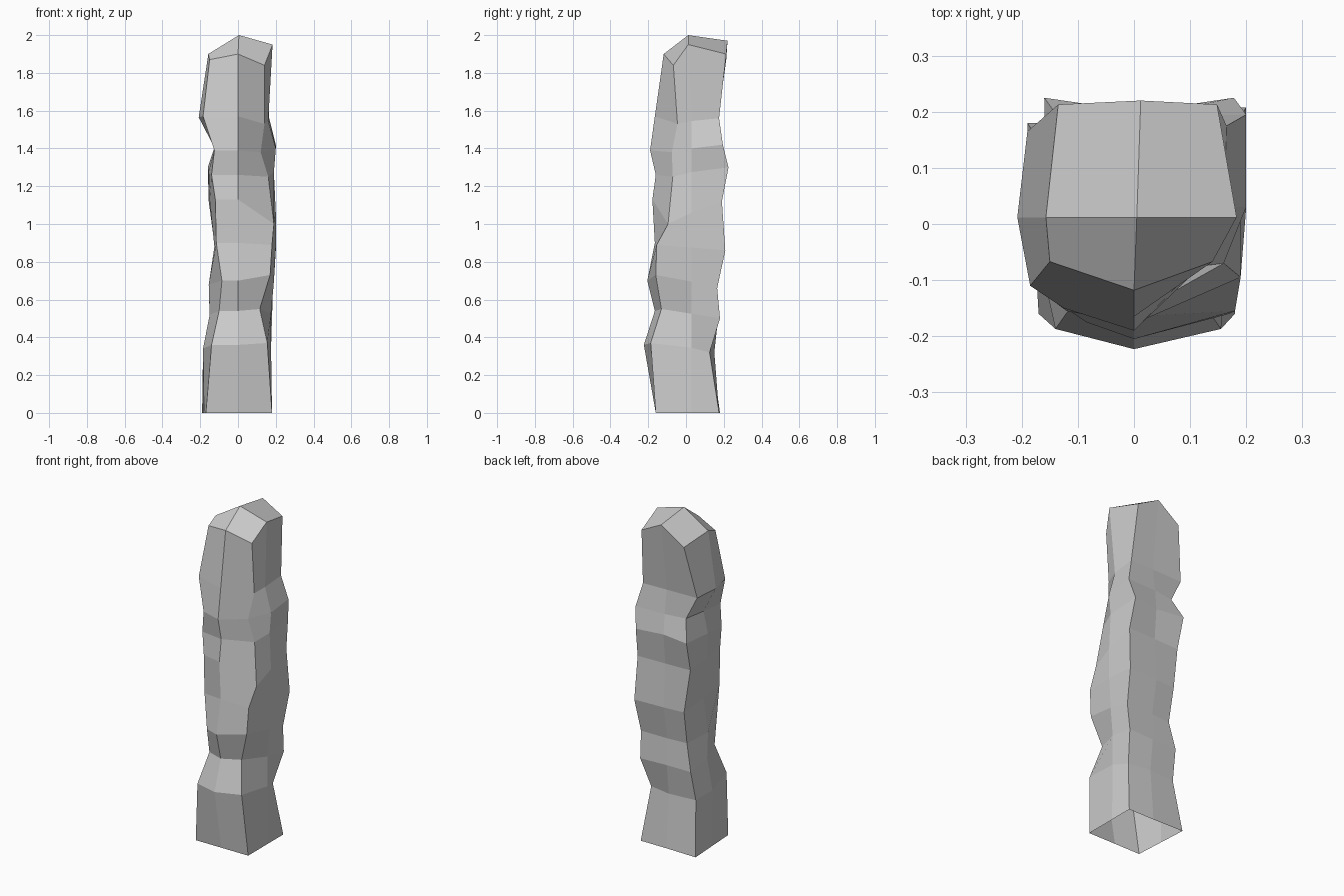
import bpy, bmesh

# Rings up the pillar: front z, front-right z, back z, front-left xy, front-mid y,
# front-right xy, right x, back-right xy, back-mid y, back-left xy, left x
RINGS = [
    (0.00, 0.00, 0.00, -.17, -.16, -.16, .18, -.16, .18, .18, .175, .175, -.19, .18, -.18),
    (0.36, 0.37, 0.32, -.14, -.187, -.223, .155, -.187, .175, .145, .125, .15, -.16, .135, -.185),
    (0.54, 0.55, 0.50, -.10, -.13, -.165, .115, -.13, .175, .18, .18, .17, -.15, .17, -.15),
    (0.70, 0.73, 0.66, -.085, -.175, -.205, .17, -.16, .19, .185, .165, .165, -.115, .155, -.155),
    (0.90, 0.89, 0.86, -.115, -.155, -.165, .18, -.155, .20, .20, .208, .20, -.12, .19, -.125),
    (1.13, 1.00, 1.12, -.12, -.155, -.178, .19, -.095, .20, .19, .19, .185, -.155, .18, -.15),
    (1.26, 1.25, 1.30, -.14, -.14, -.16, .16, -.07, .19, .178, .225, .20, -.16, .225, -.155),
    (1.39, 1.38, 1.42, -.125, -.15, -.19, .12, -.075, .20, .20, .195, .19, -.12, .17, -.125),
    (1.57, 1.53, 1.56, -.185, -.11, -.165, .14, -.045, .16, .165, .175, .17, -.19, .165, -.208),
]
# Sloping broken crown, same order around, plus its peak
CROWN = [(-.15, -.067, 1.87), (0, -.118, 1.90), (.14, -.067, 1.84), (.183, .012, 1.95),
         (.148, .213, 1.90), (.012, .22, 1.97), (-.135, .213, 1.87), (-.157, .012, 1.90)]
PEAK = (.005, .012, 2.0)


def ring_points(r):
    zf, zr, zb, flx, fly, fy, frx, fry, rx, brx, bry, by, blx, bly, lx = r
    zm = (zf + zb) / 2
    return [(flx, fly, zf), (0.0, fy, zf), (frx, fry, zr), (rx, .03, (zr + zb) / 2),
            (brx, bry, zb), (0.01, by, zb), (blx, bly, zb), (lx, .012, zm)]


# Stone pillar body, open underneath
bm = bmesh.new()
loops = [[bm.verts.new(p) for p in ring_points(r)] for r in RINGS]
loops.append([bm.verts.new(p) for p in CROWN])
for a, b in zip(loops, loops[1:]):
    for i in range(8):
        j = (i + 1) % 8
        bm.faces.new((a[i], a[j], b[j], b[i]))

# Crown quads
peak = bm.verts.new(PEAK)
top = loops[-1]
for i in (1, 3, 5, 7):
    bm.faces.new((top[i], top[(i + 1) % 8], top[(i + 2) % 8], peak))
bmesh.ops.recalc_face_normals(bm, faces=bm.faces)

mesh = bpy.data.meshes.new("stone_pillar")
bm.to_mesh(mesh)
bm.free()
bpy.context.collection.objects.link(bpy.data.objects.new("stone_pillar", mesh))
